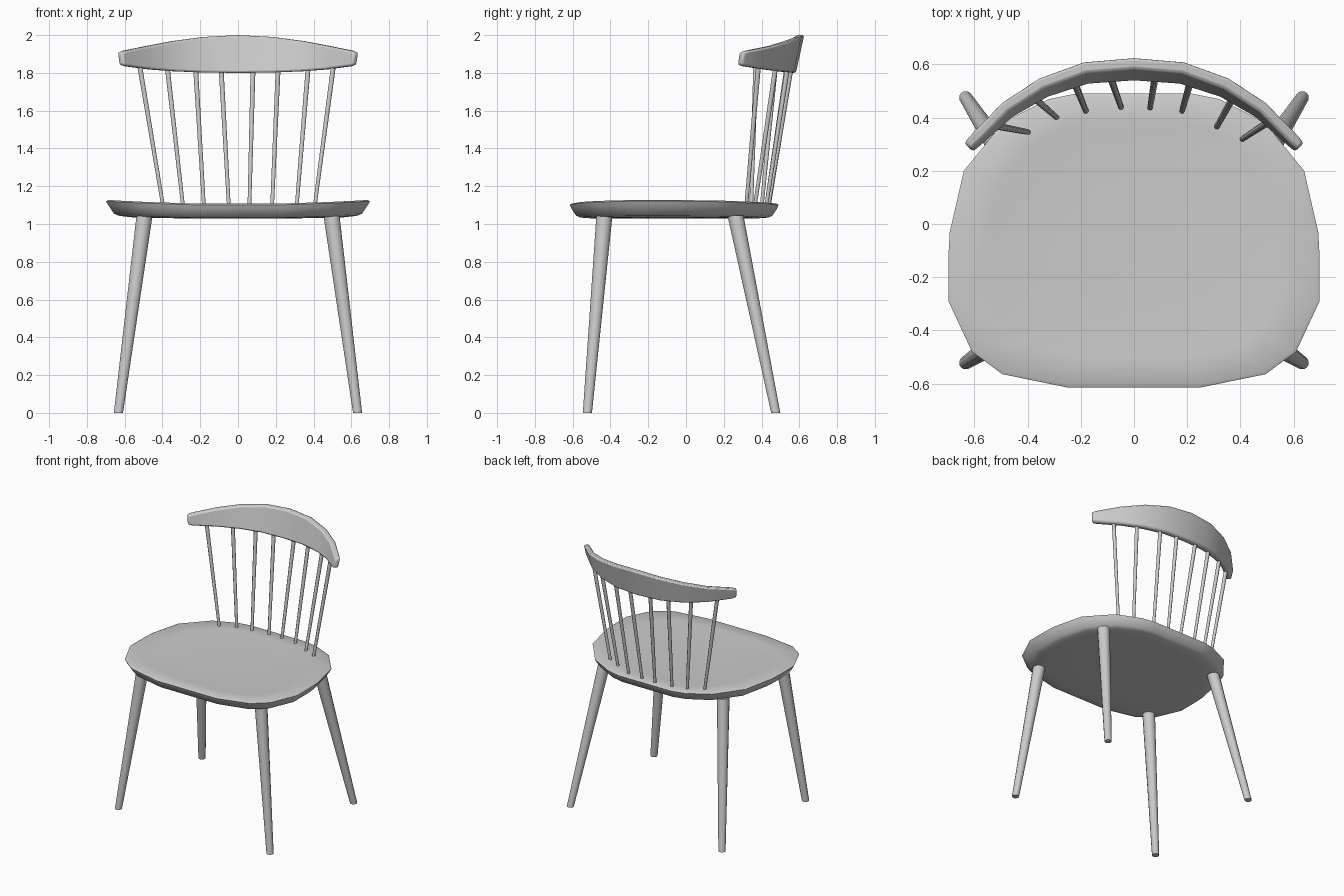
import bpy, bmesh, math
from mathutils import Vector

if "Cube" in bpy.data.objects:
    bpy.data.objects.remove(bpy.data.objects["Cube"])


def finish(name, bm, angle=40, bevel=0):
    bmesh.ops.recalc_face_normals(bm, faces=bm.faces[:])
    me = bpy.data.meshes.new(name)
    bm.to_mesh(me)
    bm.free()
    ob = bpy.data.objects.new(name, me)
    bpy.context.collection.objects.link(ob)
    bpy.ops.object.select_all(action='DESELECT')
    ob.select_set(True)
    bpy.context.view_layer.objects.active = ob
    if bevel:
        mod = ob.modifiers.new("soft_edges", 'BEVEL')
        mod.width = bevel
        mod.segments = 2
        mod.limit_method = 'ANGLE'
        mod.angle_limit = math.radians(50)
    bpy.ops.object.shade_smooth_by_angle(angle=math.radians(angle))
    return ob


def loft(bm, rings):
    """Bridge closed rings of equal length and cap both ends."""
    vs = [[bm.verts.new(p) for p in r] for r in rings]
    for a, b in zip(vs, vs[1:]):
        n = len(a)
        for i in range(n):
            j = (i + 1) % n
            bm.faces.new((a[i], a[j], b[j], b[i]))
    bm.faces.new(vs[0])
    bm.faces.new(vs[-1])


def rod(name, a, b, ra, rb, sides):
    """Tapered rod from a to b with horizontal end cuts."""
    bm = bmesh.new()
    loft(bm, [[(c[0] + r * math.cos(t), c[1] + r * math.sin(t), c[2])
               for t in (2 * math.pi * (i + 0.5) / sides for i in range(sides))]
              for c, r in ((a, ra), (b, rb))])
    return finish(name, bm, 60)


def lerp_table(table, x):
    for (x0, y0), (x1, y1) in zip(table, table[1:]):
        if x <= x1:
            return y0 + (y1 - y0) * (x - x0) / (x1 - x0)
    return table[-1][1]


# Seat: half outline from back to front, mirrored, lofted as concentric rings
half = [(0.22, 0.49), (0.32, 0.47), (0.49, 0.385), (0.64, 0.20), (0.693, -0.03),
        (0.698, -0.12), (0.698, -0.29), (0.61, -0.48), (0.495, -0.565), (0.25, -0.615)]
outline = half + [(-x, y) for x, y in reversed(half)]
cy = -0.06
# scale, base height, sideways rise
levels = [(0.40, 1.097, 0.02), (0.80, 1.101, 0.022), (0.98, 1.106, 0.022),
          (1.0, 1.099, 0.022), (0.985, 1.079, 0.022), (0.94, 1.042, 0.014),
          (0.90, 1.033, 0.012), (0.80, 1.029, 0.010), (0.40, 1.029, 0.0)]
bm = bmesh.new()
loft(bm, [[(x * s, cy + (y - cy) * s, z + rise * (x * s / 0.7) ** 2)
           for x, y in outline] for s, z, rise in levels])
finish("seat", bm, 50)

# Legs: splayed and tapered, thick end under the seat
for side, sx in (("right", 1), ("left", -1)):
    for part, y_foot, y_top in (("front", -0.522, -0.432), ("back", 0.475, 0.262)):
        rod(f"{part}_leg_{side}", (sx * 0.633, y_foot, 0), (sx * 0.495, y_top, 1.045),
            0.025, 0.044, 12)

# Back rail: x, mid y, bottom z, top z, backward lean, half thickness
stations = [(0.0, 0.582, 1.80, 2.0, 0.022, 0.022), (0.18, 0.568, 1.802, 1.99, 0.021, 0.022),
            (0.34, 0.513, 1.808, 1.968, 0.018, 0.022), (0.475, 0.43, 1.818, 1.942, 0.014, 0.021),
            (0.60, 0.311, 1.835, 1.917, 0.008, 0.020), (0.622, 0.288, 1.842, 1.908, 0.007, 0.018)]
full = [(-s[0],) + s[1:] for s in reversed(stations[1:])] + stations
rings = []
for i, (x, y, z0, z1, lean, t) in enumerate(full):
    p, q = full[max(i - 1, 0)], full[min(i + 1, len(full) - 1)]
    n = Vector((-(q[1] - p[1]), q[0] - p[0], 0)).normalized()
    c = Vector((x, y, 0))
    rings.append([c + n * (off + k * lean) + Vector((0, 0, z))
                  for off, k, z in ((-t, -1, z0), (t, -1, z0), (t, 1, z1), (-t, 1, z1))])
bm = bmesh.new()
loft(bm, rings)
finish("back_rail", bm, 50, 0.011)

# Spindles: foot x, foot y, top x (the top follows the rail curve)
rail_y = [(s[0], s[1]) for s in stations]
spindles = [(-0.395, 0.345, -0.52), (-0.29, 0.40, -0.375), (-0.18, 0.423, -0.225),
            (-0.048, 0.437, -0.09), (0.06, 0.435, 0.08), (0.18, 0.423, 0.213),
            (0.31, 0.363, 0.372), (0.405, 0.318, 0.505)]
for i, (x, y, tx) in enumerate(spindles):
    rod(f"spindle_{i + 1}", (x, y, 1.085), (tx, lerp_table(rail_y, abs(tx)) - 0.018, 1.835),
        0.0105, 0.014, 8)
